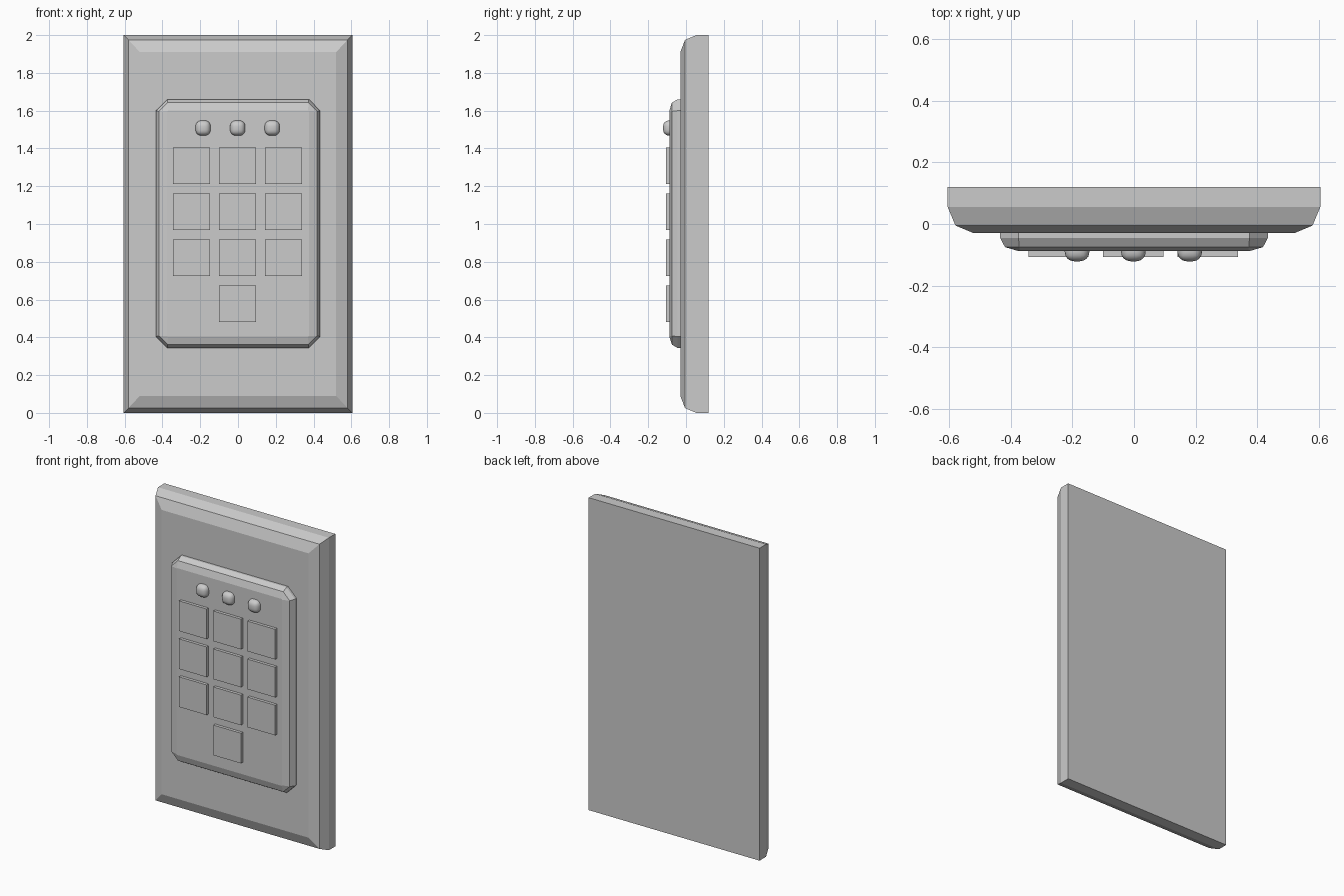
import bpy, bmesh

if "Cube" in bpy.data.objects:
    bpy.data.objects.remove(bpy.data.objects["Cube"])


def finish(name, bm):
    bmesh.ops.recalc_face_normals(bm, faces=bm.faces)
    mesh = bpy.data.meshes.new(name)
    bm.to_mesh(mesh)
    bm.free()
    obj = bpy.data.objects.new(name, mesh)
    bpy.context.collection.objects.link(obj)
    return obj


def outline(hx, hz, cut):
    """Rectangle outline in x/z, with corners cut when cut > 0."""
    if cut == 0:
        return [(hx, -hz), (hx, hz), (-hx, hz), (-hx, -hz)]
    half = [(hx - cut, -hz), (hx, -hz + cut), (hx, hz - cut), (hx - cut, hz)]
    return half + [(-x, -z) for x, z in half]


def lofted_panel(name, hx, hz, zc, rings):
    """Panel built from rings of (inset, corner cut, y), back to front."""
    bm = bmesh.new()
    loops = [[bm.verts.new((x, y, z + zc)) for x, z in outline(hx - i, hz - i2, c)]
             for i, i2, c, y in rings]
    for a, b in zip(loops, loops[1:]):
        n = len(a)
        for k in range(n):
            bm.faces.new((a[k], a[(k + 1) % n], b[(k + 1) % n], b[k]))
    bm.faces.new(loops[0])
    bm.faces.new(loops[-1])
    return finish(name, bm)


def box(name, centre, size, bevel=0):
    bm = bmesh.new()
    bmesh.ops.create_cube(bm, size=1)
    bmesh.ops.scale(bm, vec=size, verts=bm.verts)
    if bevel:
        bmesh.ops.bevel(bm, geom=bm.edges[:], offset=bevel, segments=4,
                        profile=0.5, affect='EDGES')
        for f in bm.faces:
            f.smooth = True
    bmesh.ops.translate(bm, vec=centre, verts=bm.verts)
    return finish(name, bm)


# wall plate with a two-step bevelled front
lofted_panel("wall_plate", 0.605, 1.0, 1.0, [
    (0, 0, 0, 0.12), (0, 0, 0, 0.055),
    (0.025, 0.025, 0, -0.005), (0.085, 0.09, 0, -0.03)])

# raised keypad housing with cut corners
lofted_panel("keypad_housing", 0.435, 0.658, 1.002, [
    (0, 0, 0.06, -0.02), (0, 0, 0.06, -0.045),
    (0.016, 0.018, 0.046, -0.075), (0.06, 0.06, 0.004, -0.088)])

# number buttons: three rows of three and one below
z_rows = [1.308, 1.065, 0.822, 0.578]
for r, z in enumerate(z_rows):
    for x in ((-0.245, -0.002, 0.24) if r < 3 else (-0.002,)):
        box("button", (x, -0.0935, z), (0.196, 0.027, 0.193))

# rounded indicator lights
for x in (-0.185, -0.002, 0.181):
    box("indicator_light", (x, -0.082, 1.508), (0.08, 0.078, 0.08), 0.03)
